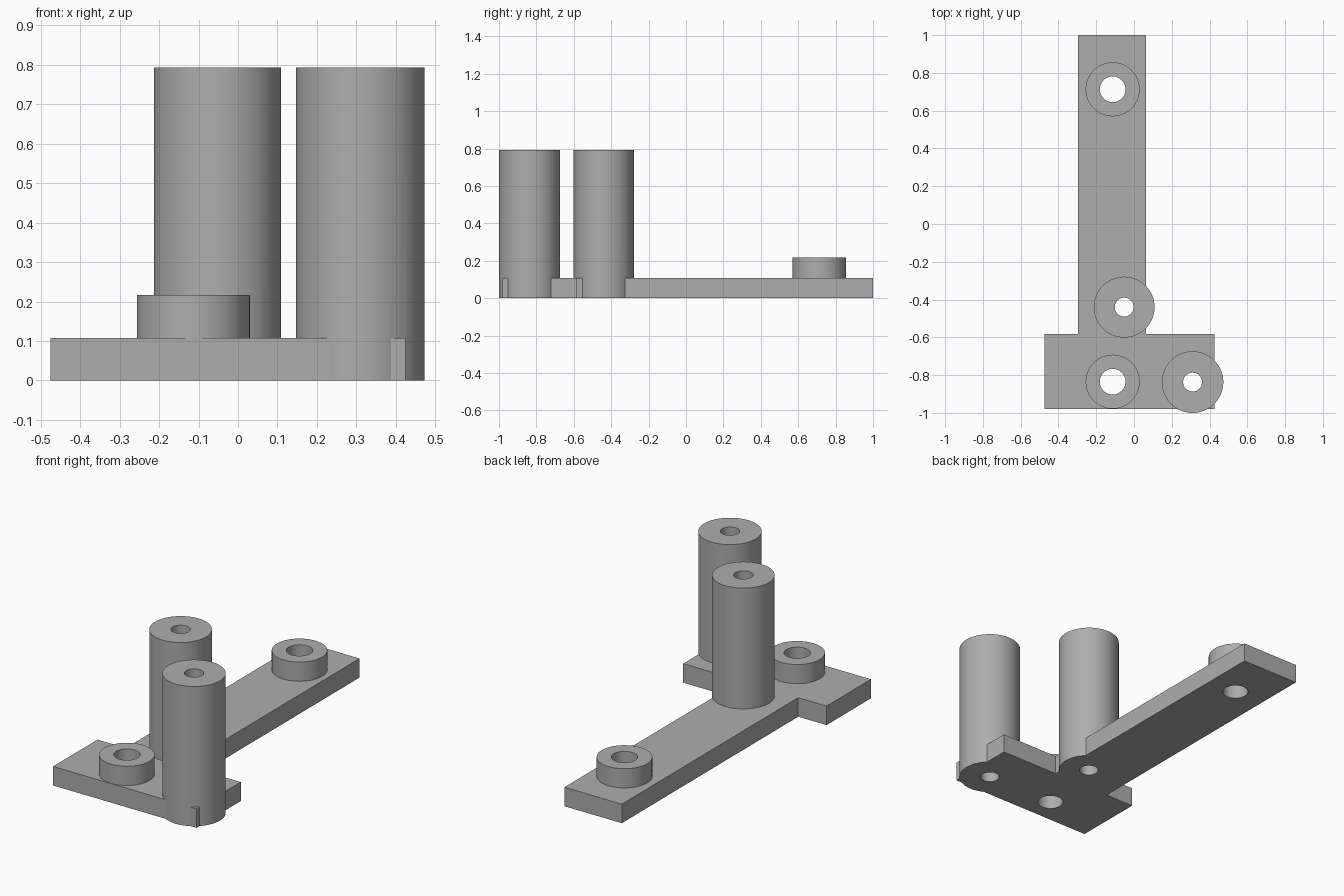
import bpy, bmesh, math

if "Cube" in bpy.data.objects:
    bpy.data.objects.remove(bpy.data.objects["Cube"])

PLATE_TOP = 0.108
BOSS_TOP = 0.217
POST_TOP = 0.793

grey = bpy.data.materials.new("plain grey")
grey.diffuse_color = (0.42, 0.42, 0.42, 1)
grey.use_nodes = True
grey.node_tree.nodes["Principled BSDF"].inputs["Base Color"].default_value = grey.diffuse_color


def finish(name, bm):
    bmesh.ops.recalc_face_normals(bm, faces=bm.faces)
    mesh = bpy.data.meshes.new(name)
    bm.to_mesh(mesh)
    bm.free()
    mesh.materials.append(grey)
    ob = bpy.data.objects.new(name, mesh)
    bpy.context.collection.objects.link(ob)
    return ob


def prism(name, outline, z0, z1):
    """Vertical extrusion of a flat outline."""
    bm = bmesh.new()
    face = bm.faces.new([bm.verts.new((x, y, z0)) for x, y in outline])
    ext = bmesh.ops.extrude_face_region(bm, geom=[face])
    verts = [v for v in ext["geom"] if isinstance(v, bmesh.types.BMVert)]
    bmesh.ops.translate(bm, verts=verts, vec=(0, 0, z1 - z0))
    return finish(name, bm)


def cylinder(name, x, y, r, z0, z1, n=64):
    ring = [(x + r * math.cos(2 * math.pi * i / n),
             y + r * math.sin(2 * math.pi * i / n)) for i in range(n)]
    return prism(name, ring, z0, z1)


def boolean(target, tool, operation):
    mod = target.modifiers.new(operation.lower(), 'BOOLEAN')
    mod.operation = operation
    mod.solver = 'EXACT'
    mod.object = tool
    bpy.context.view_layer.objects.active = target
    bpy.ops.object.modifier_apply(modifier=mod.name)
    bpy.data.objects.remove(tool)


# Flat base: long arm joined to a wide foot
bracket = prism("bracket", [
    (-0.475, -0.98), (0.425, -0.98), (0.425, -0.582), (0.063, -0.582),
    (0.063, 1.0), (-0.297, 1.0), (-0.297, -0.582), (-0.475, -0.582)],
    0, PLATE_TOP)

# Low bosses and tall posts: x, y, outer radius, bore radius, top
tubes = [
    (-0.113, 0.713, 0.143, 0.068, BOSS_TOP),
    (-0.113, -0.835, 0.143, 0.068, BOSS_TOP),
    (-0.052, -0.44, 0.161, 0.05, POST_TOP),
    (0.31, -0.837, 0.163, 0.05, POST_TOP),
]
for x, y, r, bore, top in tubes:
    boolean(bracket, cylinder("tube", x, y, r, 0, top), 'UNION')

# Bores through the full height
for x, y, r, bore, top in tubes:
    boolean(bracket, cylinder("bore", x, y, bore, -0.1, top + 0.1), 'DIFFERENCE')

# Smooth round walls, sharp rims
bpy.ops.object.select_all(action='DESELECT')
bracket.select_set(True)
bpy.context.view_layer.objects.active = bracket
bpy.ops.object.shade_smooth_by_angle(angle=math.radians(30))
